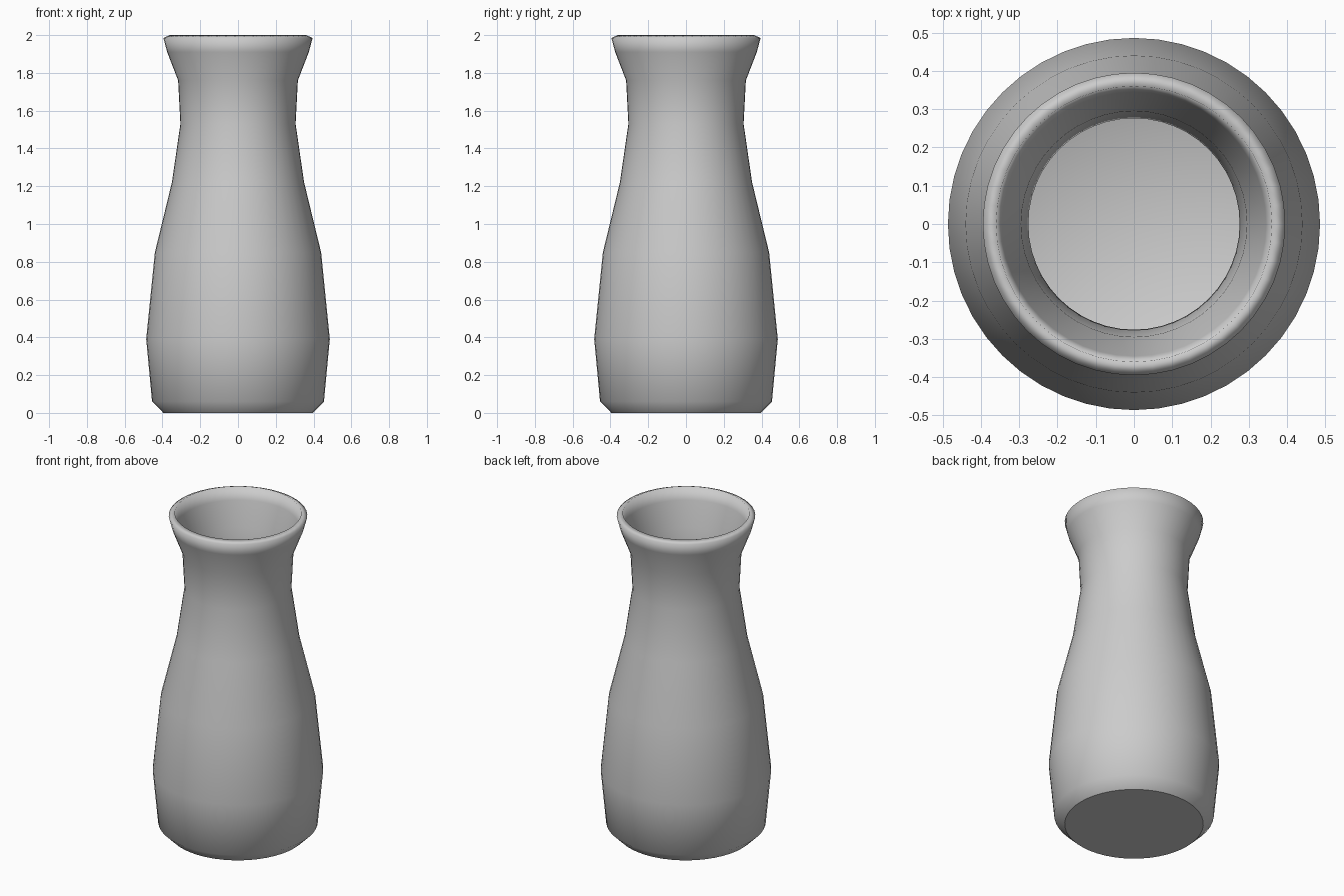
import bpy, bmesh, math

if "Cube" in bpy.data.objects:
    bpy.data.objects.remove(bpy.data.objects["Cube"])

SEGMENTS = 48

# Vase cross-section (radius, height): outer wall up, over the rim, inner wall down
outer = [(0.395, 0.0), (0.455, 0.06), (0.486, 0.39), (0.44, 0.85), (0.35, 1.22),
         (0.305, 1.53), (0.317, 1.76), (0.375, 1.91), (0.395, 1.985)]
rim = [(0.36, 2.0)]
inner = [(0.345, 1.92), (0.295, 1.77), (0.276, 1.53), (0.321, 1.215), (0.41, 0.845),
         (0.456, 0.39), (0.427, 0.075), (0.382, 0.03)]
profile = outer + rim + inner

bm = bmesh.new()
rings = []
for r, z in profile:
    rings.append([bm.verts.new((r * math.cos(a), r * math.sin(a), z))
                  for a in (2 * math.pi * i / SEGMENTS for i in range(SEGMENTS))])

# Walls
for low, high in zip(rings, rings[1:]):
    for i in range(SEGMENTS):
        j = (i + 1) % SEGMENTS
        bm.faces.new((low[i], low[j], high[j], high[i]))

# Flat underside and inner floor fan
bm.faces.new(rings[0][::-1])
centre = bm.verts.new((0, 0, 0.03))
for i in range(SEGMENTS):
    bm.faces.new((rings[-1][i], rings[-1][(i + 1) % SEGMENTS], centre))

# Smooth everywhere except the edge of the foot
for f in bm.faces:
    f.smooth = True
for e in bm.edges:
    if all(v.co.z < 0.001 for v in e.verts):
        e.smooth = False

mesh = bpy.data.meshes.new("vase")
bm.to_mesh(mesh)
bm.free()
vase = bpy.data.objects.new("vase", mesh)
bpy.context.collection.objects.link(vase)
